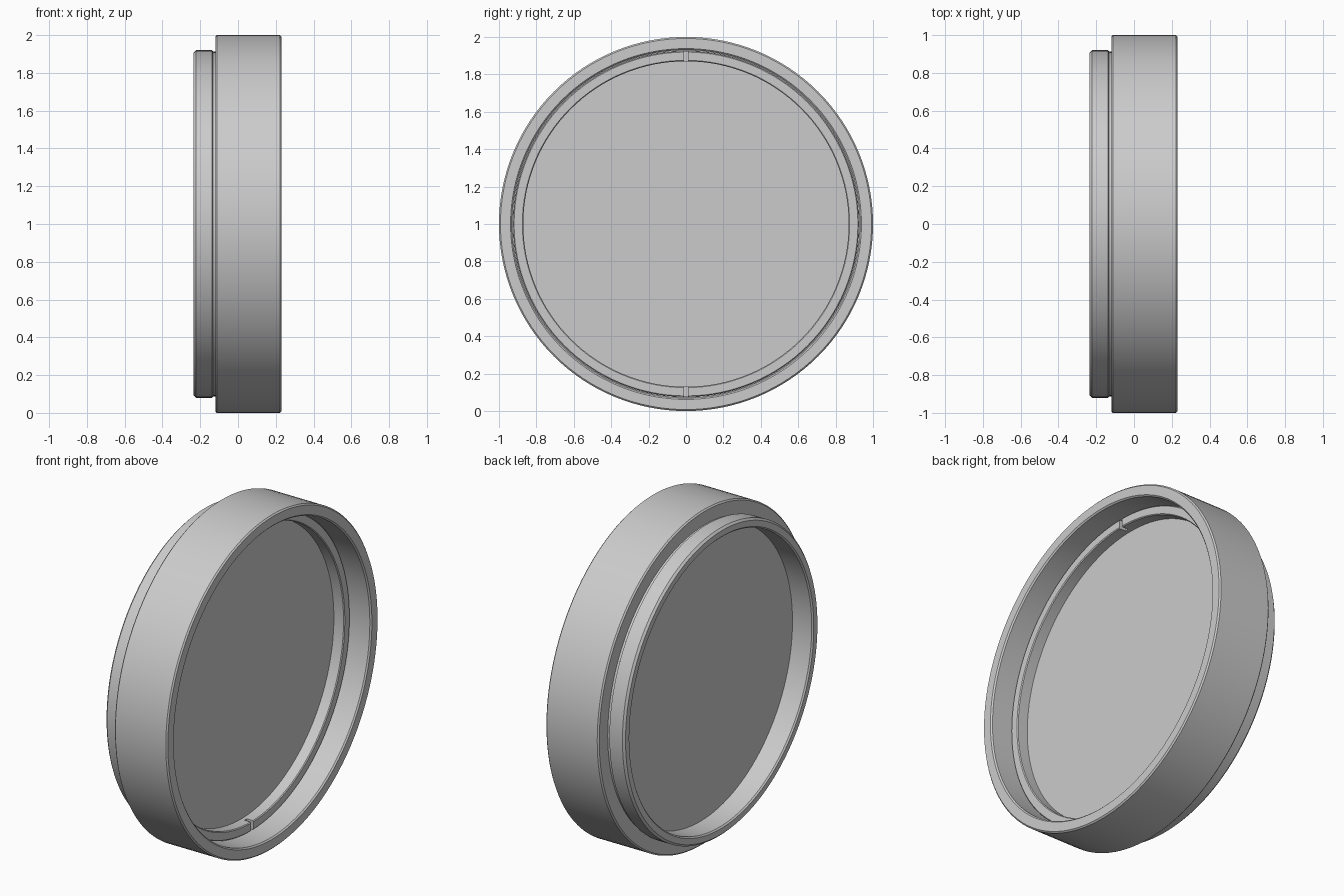
import bpy, bmesh, math
from mathutils import Vector, Matrix

cube = bpy.data.objects.get("Cube")
if cube:
    bpy.data.objects.remove(cube, do_unlink=True)

SEG = 128
CENTRE = Vector((0, 0, 1))

grey = bpy.data.materials.new("plain grey")
grey.use_nodes = True
grey.diffuse_color = (0.6, 0.6, 0.6, 1)
grey.node_tree.nodes["Principled BSDF"].inputs["Base Color"].default_value = (0.6, 0.6, 0.6, 1)


def add_object(name, bm):
    bmesh.ops.recalc_face_normals(bm, faces=bm.faces[:])
    mesh = bpy.data.meshes.new(name)
    bm.to_mesh(mesh)
    bm.free()
    mesh.materials.append(grey)
    obj = bpy.data.objects.new(name, mesh)
    bpy.context.collection.objects.link(obj)
    return obj


def activate(obj):
    bpy.ops.object.select_all(action='DESELECT')
    obj.select_set(True)
    bpy.context.view_layer.objects.active = obj


def lathe(name, profile, closed=True):
    """Revolve (x, radius) points about the x axis through CENTRE."""
    bm = bmesh.new()
    verts = [bm.verts.new((x, 0, 1 + r)) for x, r in profile]
    count = len(verts)
    edges = [bm.edges.new((verts[i], verts[(i + 1) % count]))
             for i in range(count if closed else count - 1)]
    bmesh.ops.spin(bm, geom=verts + edges, cent=CENTRE, axis=(1, 0, 0),
                   angle=math.tau, steps=SEG, use_duplicate=False)
    bmesh.ops.remove_doubles(bm, verts=bm.verts[:], dist=1e-5)
    return add_object(name, bm)


def smooth(obj):
    activate(obj)
    bpy.ops.object.shade_smooth_by_angle(angle=math.radians(30))


# Outer frame: wide grip, relief groove, narrow mounting collar and stepped bore
B = 0.008
frame = lathe("outer_frame", [
    (0.23 - B, 1.0), (0.23, 1.0 - B),
    (0.23, 0.93 + B), (0.23 - B, 0.93),
    (-0.10, 0.93), (-0.10, 0.865),
    (-0.235 + B, 0.865), (-0.235, 0.865 + B),
    (-0.235, 0.92 - 0.012), (-0.235 + 0.012, 0.92),
    (-0.137, 0.92), (-0.132, 0.912), (-0.12, 0.912),
    (-0.12, 1.0 - B), (-0.12 + B, 1.0)])
smooth(frame)

# Flat round pane seated against the inner step
pane = lathe("glass_pane", [(-0.099, 0), (-0.099, 0.928), (0.025, 0.928), (0.025, 0)],
             closed=False)
smooth(pane)

# Retaining ring in front of the pane
ring = lathe("retaining_ring", [
    (0.026, 0.924), (0.090, 0.924), (0.095, 0.919),
    (0.095, 0.875), (0.090, 0.870), (0.026, 0.870)])

# Spanner slots cut through the ring at top and bottom
bm = bmesh.new()
for side in (-1, 1):
    bmesh.ops.create_cube(bm, size=1, matrix=Matrix.Translation((0.09, 0, 1 + side * 0.9))
                          @ Matrix.Diagonal((0.08, 0.022, 0.12, 1)))
cutter = add_object("slot_cutter", bm)
cutter.hide_render = True
cut = ring.modifiers.new("slots", 'BOOLEAN')
cut.operation = 'DIFFERENCE'
cut.solver = 'EXACT'
cut.object = cutter
activate(ring)
bpy.ops.object.modifier_apply(modifier=cut.name)
bpy.data.objects.remove(cutter, do_unlink=True)
smooth(ring)
